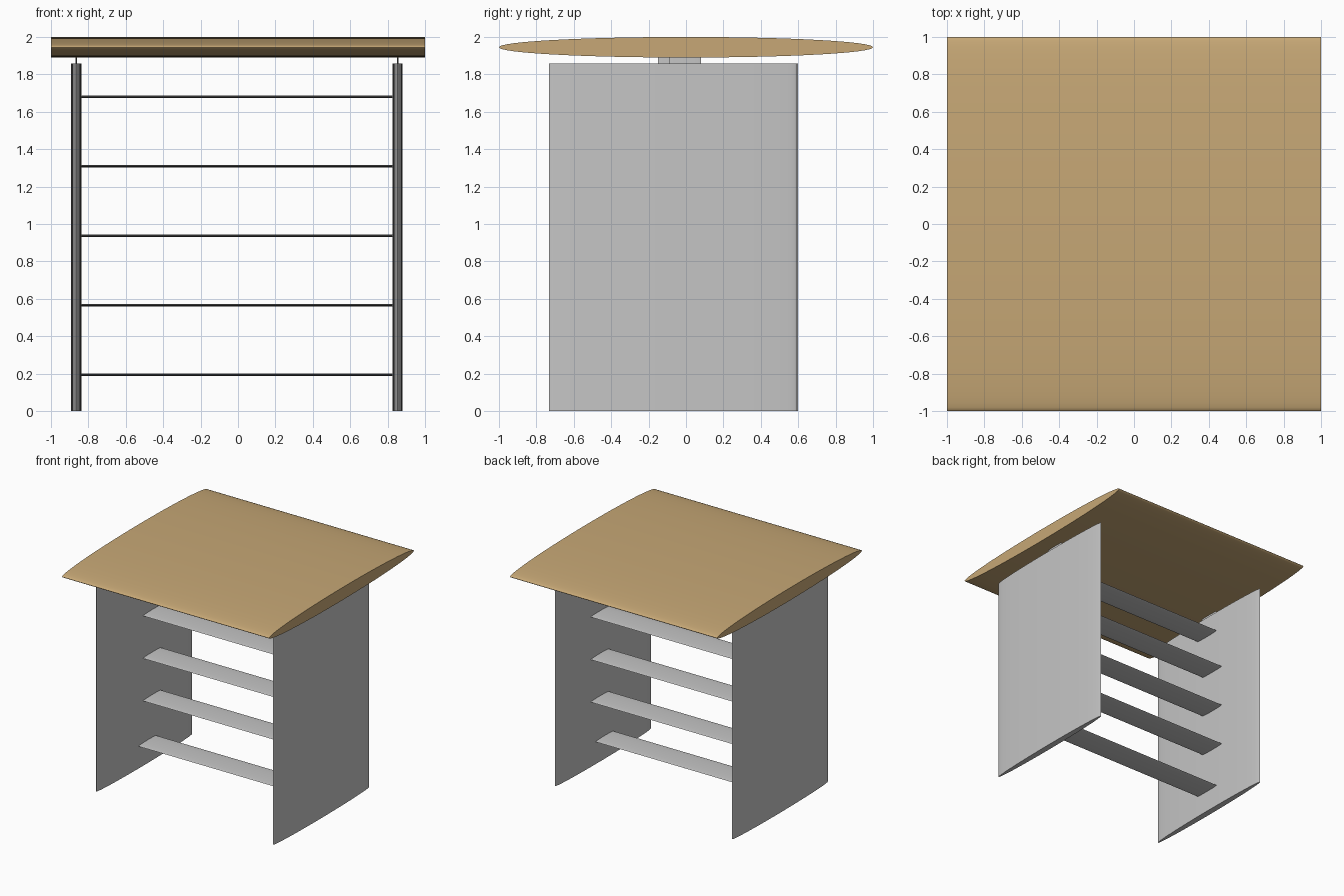
import bpy, bmesh, math
from mathutils import Vector

if "Cube" in bpy.data.objects:
    bpy.data.objects.remove(bpy.data.objects["Cube"])


def material(name, rgb):
    m = bpy.data.materials.new(name)
    m.diffuse_color = (*rgb, 1)
    m.use_nodes = True
    m.node_tree.nodes["Principled BSDF"].inputs["Base Color"].default_value = m.diffuse_color
    return m


wood = material("tan wood", (0.57, 0.39, 0.18))
metal = material("light grey metal", (0.56, 0.56, 0.56))


def ellipse_bar(name, lo, hi, axis, mat, sides=64):
    """Elliptical cross-section filling the box lo..hi, extruded along axis."""
    lo, hi = Vector(lo), Vector(hi)
    mid, half = (lo + hi) / 2, (hi - lo) / 2
    u, v = (axis + 1) % 3, (axis + 2) % 3
    bm = bmesh.new()
    ring = []
    for i in range(sides):
        a = 2 * math.pi * i / sides
        p = mid.copy()
        p[axis] = lo[axis]
        p[u] += half[u] * math.cos(a)
        p[v] += half[v] * math.sin(a)
        ring.append(bm.verts.new(p))
    face = bm.faces.new(ring)
    ext = bmesh.ops.extrude_face_region(bm, geom=[face])
    offset = Vector((0, 0, 0))
    offset[axis] = hi[axis] - lo[axis]
    bmesh.ops.translate(bm, vec=offset,
                        verts=[g for g in ext["geom"] if isinstance(g, bmesh.types.BMVert)])
    bmesh.ops.recalc_face_normals(bm, faces=bm.faces)
    mesh = bpy.data.meshes.new(name)
    bm.to_mesh(mesh)
    bm.free()
    mesh.materials.append(mat)
    obj = bpy.data.objects.new(name, mesh)
    bpy.context.collection.objects.link(obj)
    bpy.ops.object.select_all(action='DESELECT')
    obj.select_set(True)
    bpy.context.view_layer.objects.active = obj
    bpy.ops.object.shade_smooth_by_angle(angle=math.radians(30))
    return obj


# Lens-shaped table top
ellipse_bar("table_top", (-1, -1, 1.89), (1, 1, 2.0), 0, wood)

# Upright side panels
ellipse_bar("left_panel", (-0.892, -0.72, 0), (-0.838, 0.60, 1.857), 2, metal)
ellipse_bar("right_panel", (0.826, -0.733, 0), (0.88, 0.592, 1.857), 2, metal)

# Thin tabs joining the panels to the top
ellipse_bar("left_tab", (-0.869, -0.15, 1.80), (-0.861, 0.03, 1.91), 2, metal, 32)
ellipse_bar("right_tab", (0.849, -0.09, 1.80), (0.857, 0.08, 1.91), 2, metal, 32)

# Cross slats; the top and bottom ones sit further forward
for i in range(5):
    z = 0.195 + i * 0.3713
    y = -0.055 if i in (0, 4) else 0.01
    ellipse_bar(f"slat_{i + 1}", (-0.85, y - 0.123, z - 0.007),
                (0.84, y + 0.123, z + 0.007), 0, metal, 32)
